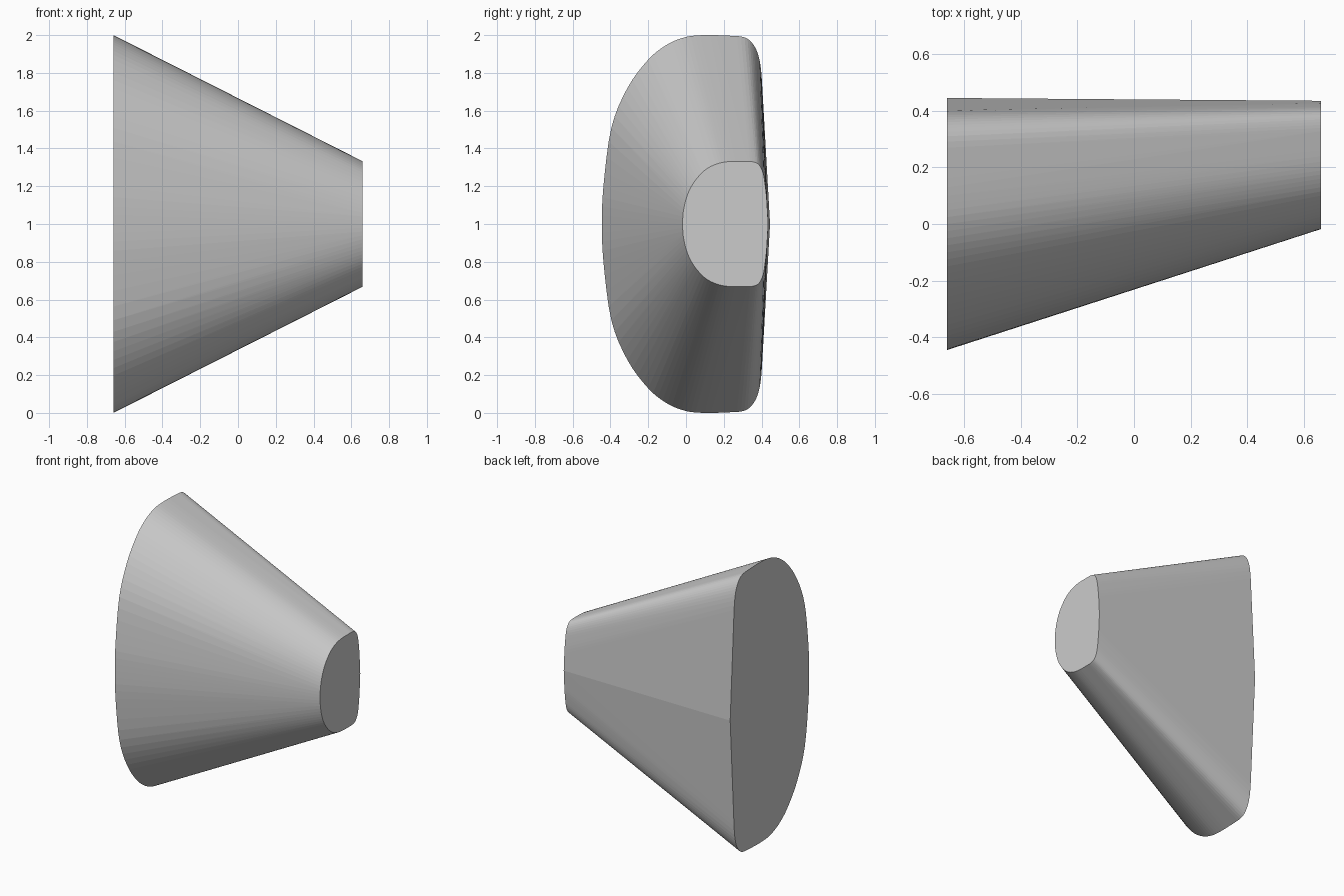
import bpy, bmesh
from mathutils import Vector

if "Cube" in bpy.data.objects:
    bpy.data.objects.remove(bpy.data.objects["Cube"])

# Half cross-sections (y, height from mid-line), front to back
LARGE = [(-.445, 0), (-.437, .2), (-.395, .51), (-.31, .72), (-.2, .87), (-.1, .95),
         (0, .99), (.1, 1), (.22, .997), (.31, .988), (.36, .945), (.39, .865),
         (.403, .74), (.445, 0)]
SMALL = [(-.018, 0), (-.012, .08), (.01, .16), (.045, .225), (.1, .285), (.16, .317),
         (.22, .33), (.3, .332), (.35, .33), (.385, .315), (.408, .27), (.42, .2),
         (.428, .12), (.435, 0)]


def smooth(points, steps=4):
    """Catmull-Rom curve through the half section."""
    p = [Vector(q) for q in points]
    tan = [(p[min(i + 1, len(p) - 1)] - p[max(i - 1, 0)]) / 2 for i in range(len(p))]
    tan[0] = Vector((0, p[1].y))
    tan[-1] = p[-1] - p[-2]
    tan[-2] = tan[-1] * (p[-2] - p[-3]).length / tan[-1].length
    out = []
    for i in range(len(p) - 2):
        for s in range(steps):
            t = s / steps
            out.append(p[i] * (2*t**3 - 3*t**2 + 1) + tan[i] * (t**3 - 2*t**2 + t)
                       + p[i+1] * (3*t**2 - 2*t**3) + tan[i+1] * (t**3 - t**2))
    return out + p[-2:]


# Tapered body: convex skin around the two end outlines
bm = bmesh.new()
for x, section in ((-.66, LARGE), (.66, SMALL)):
    for y, h in smooth(section):
        for side in ((1, -1) if h > 1e-6 else (1,)):
            bm.verts.new((x, y, 1 + side * h))
hull = bmesh.ops.convex_hull(bm, input=bm.verts[:])
bmesh.ops.delete(bm, geom=[v for v in bm.verts if not v.link_faces], context='VERTS')

# Merge each flat end into one face
for x in (-.66, .66):
    cap = [f for f in bm.faces if all(abs(v.co.x - x) < 1e-5 for v in f.verts)]
    if len(cap) > 1:
        bmesh.ops.dissolve_faces(bm, faces=cap)
bmesh.ops.recalc_face_normals(bm, faces=bm.faces[:])

mesh = bpy.data.meshes.new("tapered_body")
bm.to_mesh(mesh)
bm.free()
body = bpy.data.objects.new("tapered_body", mesh)
bpy.context.collection.objects.link(body)
